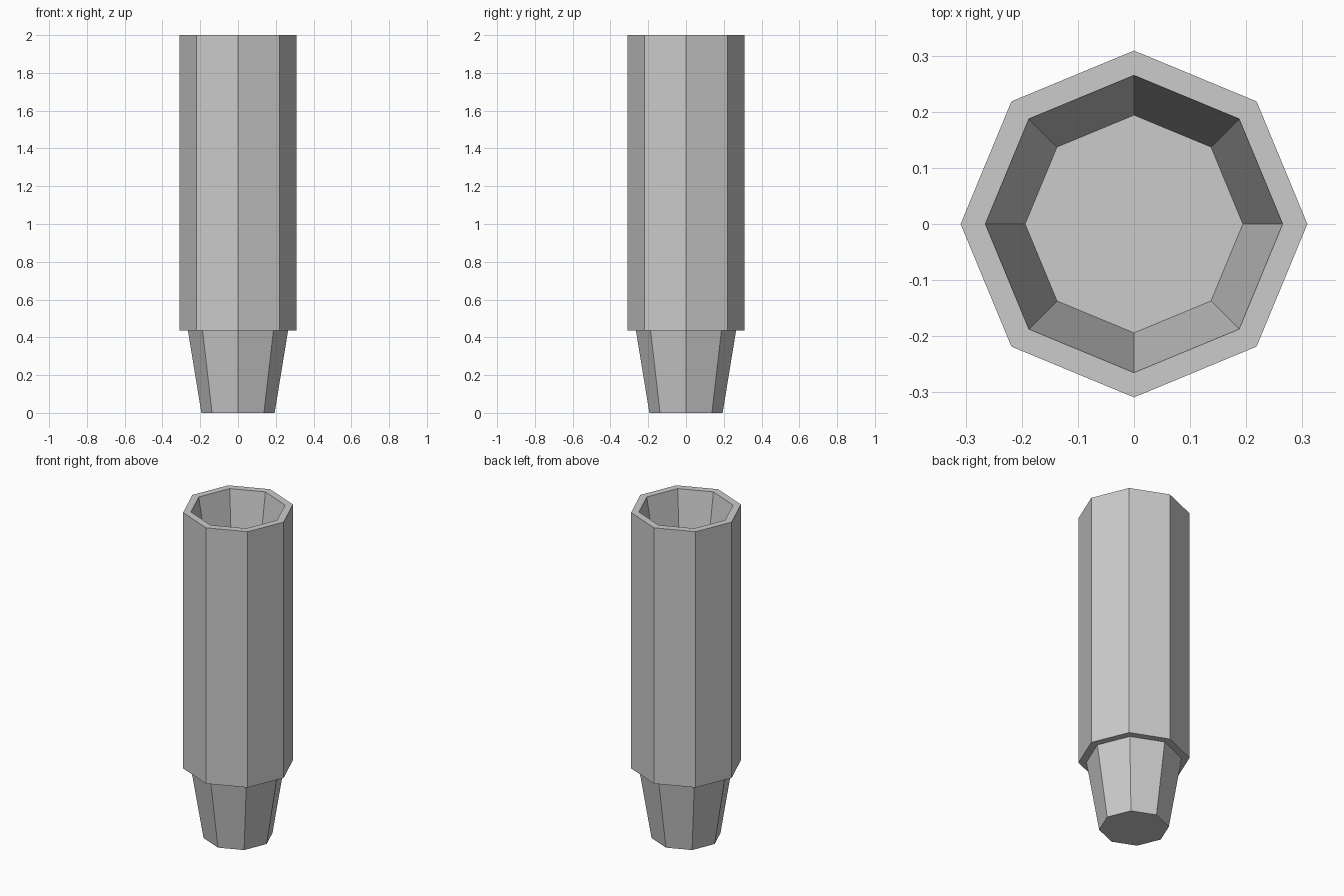
import bpy, bmesh
from math import cos, sin, pi

if "Cube" in bpy.data.objects:
    bpy.data.objects.remove(bpy.data.objects["Cube"])

SIDES = 8
# Profile (radius, z): tapered plug, ledge, outer wall, rim, tapered socket
PROFILE = [(0.194, 0.0), (0.265, 0.435), (0.309, 0.435),
           (0.309, 2.0), (0.265, 2.0), (0.194, 1.565)]

bm = bmesh.new()
rings = [[bm.verts.new((r * cos(2 * pi * i / SIDES), r * sin(2 * pi * i / SIDES), z))
          for i in range(SIDES)] for r, z in PROFILE]

# Side walls between neighbouring rings
for a, b in zip(rings, rings[1:]):
    for i in range(SIDES):
        j = (i + 1) % SIDES
        bm.faces.new((a[i], a[j], b[j], b[i]))

# Plug underside and socket floor
bm.faces.new(rings[0][::-1])
bm.faces.new(rings[-1])
bmesh.ops.recalc_face_normals(bm, faces=bm.faces)

mesh = bpy.data.meshes.new("socketed_post")
bm.to_mesh(mesh)
bm.free()
bpy.context.collection.objects.link(bpy.data.objects.new("socketed_post", mesh))
